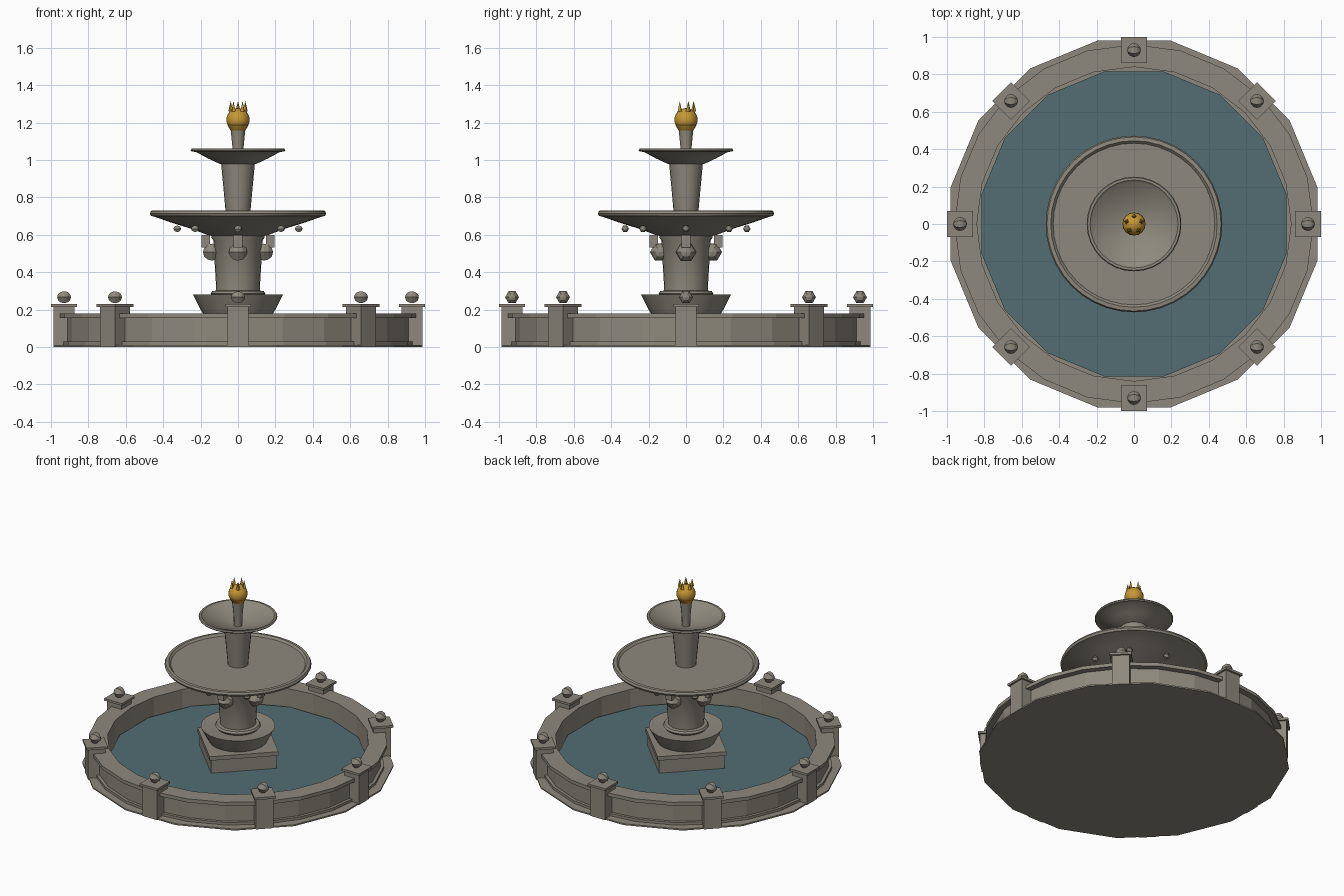
import bpy, bmesh, math
from mathutils import Matrix, Vector

if "Cube" in bpy.data.objects:
    bpy.data.objects.remove(bpy.data.objects["Cube"])

def material(name, rgb):
    m = bpy.data.materials.new(name)
    m.diffuse_color = (*rgb, 1)
    m.use_nodes = True
    m.node_tree.nodes["Principled BSDF"].inputs["Base Color"].default_value = m.diffuse_color
    return m

STONE = material("stone", (0.27, 0.25, 0.205))
WATER = material("water", (0.085, 0.155, 0.175))
GOLD = material("gold", (0.56, 0.31, 0.035))

def finish(bm, name, mat, smooth=False):
    bmesh.ops.recalc_face_normals(bm, faces=bm.faces)
    me = bpy.data.meshes.new(name)
    bm.to_mesh(me)
    bm.free()
    ob = bpy.data.objects.new(name, me)
    bpy.context.collection.objects.link(ob)
    me.materials.append(mat)
    if smooth:
        bpy.ops.object.select_all(action='DESELECT')
        ob.select_set(True)
        bpy.context.view_layer.objects.active = ob
        bpy.ops.object.shade_smooth_by_angle(angle=math.radians(35))
    return ob

def lathe(name, profile, sides, mat=STONE, smooth=True, offset=0.0, closed=False):
    """Revolve (radius, z) points; open profiles get flat end caps, closed ones form a ring."""
    bm = bmesh.new()
    rings = []
    for r, z in profile:
        rings.append([bm.verts.new((r * math.cos(a), r * math.sin(a), z))
                      for a in (math.tau * (i + offset) / sides for i in range(sides))])
    pairs = list(zip(rings, rings[1:]))
    if closed:
        pairs.append((rings[-1], rings[0]))
    for p, q in pairs:
        for i in range(sides):
            j = (i + 1) % sides
            bm.faces.new((p[i], p[j], q[j], q[i]))
    if not closed:
        bm.faces.new(rings[0])
        bm.faces.new(rings[-1])
    return finish(bm, name, mat, smooth)

def around(count, radius, z, start=0.0):
    """Matrices spaced round the axis, local x pointing outwards."""
    for i in range(count):
        a = start + math.tau * i / count
        yield Matrix.Rotation(a, 4, 'Z') @ Matrix.Translation((radius, 0, z))

def add_box(bm, m, size, z=0.0):
    bmesh.ops.create_cube(bm, size=1, matrix=m @ Matrix.Translation((0, 0, z)) @ Matrix.Diagonal((*size, 1)))

def add_ball(bm, m, r, u=6, v=6, scale=(1, 1, 1)):
    # six-sided ball whose poles lie on the world x axis
    at = Matrix.Translation(m.to_translation())
    bmesh.ops.create_uvsphere(bm, u_segments=u, v_segments=v, radius=r,
                              matrix=at @ Matrix.Diagonal((*scale, 1)) @ Matrix.Rotation(math.pi / 2, 4, 'Y'))

# Pool: floor slab, water, wall with foot moulding and coping
lathe("floor_slab", [(1.0, 0), (1.0, 0.01)], 16, smooth=False, offset=0.5)
lathe("water", [(0.83, 0.01), (0.83, 0.055)], 16, WATER, smooth=False, offset=0.5)
lathe("pool_wall", [(0.94, 0.01), (0.94, 0.028), (0.92, 0.028), (0.92, 0.155),
                    (0.84, 0.155), (0.84, 0.01)], 24, smooth=False, closed=True)
lathe("coping", [(0.96, 0.155), (0.96, 0.18), (0.84, 0.18), (0.84, 0.155)], 24,
      smooth=False, closed=True)

# Eight piers with caps and ball finials
bm = bmesh.new()
for m in around(8, 0.93, 0):
    add_box(bm, m, (0.114, 0.114, 0.215), 0.1075)
    add_box(bm, m, (0.14, 0.14, 0.016), 0.222)
finish(bm, "piers", STONE)
bm = bmesh.new()
for m in around(8, 0.93, 0.266):
    add_ball(bm, m, 0.037)
finish(bm, "pier_balls", STONE)

# Square plinth, turned to the diagonals
lathe("plinth", [(0.30, 0.01), (0.30, 0.15), (0.318, 0.15), (0.318, 0.178)], 4, smooth=False)

# Central pedestal
lathe("pedestal_foot", [(0.185, 0.175), (0.20, 0.2), (0.24, 0.28), (0.225, 0.28), (0.13, 0.265)], 24)
lathe("pedestal_ring", [(0.115, 0.262), (0.135, 0.27), (0.147, 0.285), (0.138, 0.298), (0.115, 0.302)], 24)
lathe("pedestal", [(0.115, 0.26), (0.117, 0.32), (0.132, 0.57), (0.142, 0.585), (0.142, 0.598)], 24)

# Four spouts: rounded boss with a block above
bm = bmesh.new()
for m in around(4, 0.138, 0.507):
    add_ball(bm, m, 0.055, scale=(0.9, 1, 0.95))
    add_box(bm, m @ Matrix.Translation((0.035, 0, 0)), (0.045, 0.046, 0.065), 0.058)
finish(bm, "spouts", STONE)

# Lower bowl, with a flat top inside its rim
lathe("lower_bowl", [(0.12, 0.59), (0.16, 0.598), (0.25, 0.632), (0.36, 0.666), (0.45, 0.698),
                     (0.465, 0.70), (0.472, 0.714), (0.465, 0.728), (0.445, 0.73),
                     (0.432, 0.716), (0.05, 0.716)], 40)
bm = bmesh.new()
for m in around(8, 0.325, 0.632):
    add_ball(bm, m, 0.02)
finish(bm, "bowl_beads", STONE)

# Upper column and bowl
lathe("upper_column", [(0.065, 0.71), (0.09, 0.98)], 20)
lathe("upper_bowl", [(0.07, 0.972), (0.10, 0.98), (0.16, 1.008), (0.225, 1.043), (0.248, 1.045),
                     (0.253, 1.052), (0.248, 1.06), (0.235, 1.06), (0.225, 1.05), (0.02, 0.988)], 32)
lathe("top_stem", [(0.027, 0.985), (0.028, 1.05), (0.039, 1.16)], 12)

# Gilded crown: cup, globe and spikes
lathe("gold_cup", [(0.036, 1.155), (0.042, 1.162), (0.056, 1.185), (0.05, 1.19)], 16, GOLD)
bm = bmesh.new()
bmesh.ops.create_uvsphere(bm, u_segments=16, v_segments=12, radius=0.062,
                          matrix=Matrix.Translation((0, 0, 1.215)))
finish(bm, "gold_globe", GOLD, True)
bm = bmesh.new()
for m in around(5, 0.041, 1.287, math.pi / 2):
    bmesh.ops.create_cone(bm, cap_ends=True, segments=4, radius1=0.014, radius2=0, depth=0.056, matrix=m)
finish(bm, "gold_spikes", GOLD)
